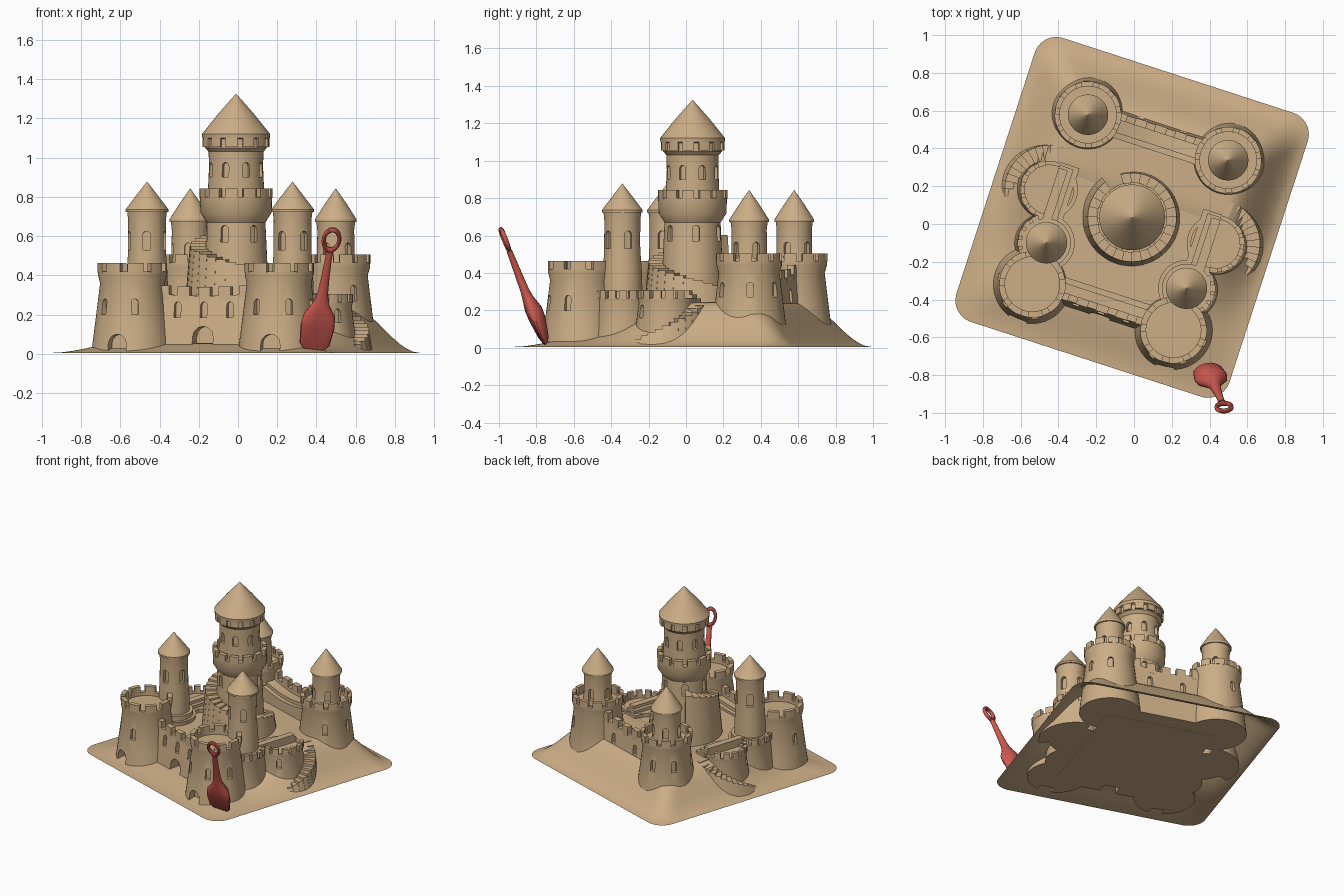
import bpy, bmesh, math
from math import sin, cos, pi, radians as rad
from mathutils import Matrix, Vector

if "Cube" in bpy.data.objects:
    bpy.data.objects.remove(bpy.data.objects["Cube"])

# The castle is laid out square in a local frame, then turned 18 degrees
FRAME = Matrix.Translation((-0.01, 0.035, 0)) @ Matrix.Rotation(rad(-18), 4, 'Z')

def material(name, col):
    m = bpy.data.materials.new(name)
    m.diffuse_color = (*col, 1)
    m.use_nodes = True
    m.node_tree.nodes["Principled BSDF"].inputs["Base Color"].default_value = m.diffuse_color
    return m

SAND = material("sand", (0.60, 0.42, 0.24))
RED = material("red_plastic", (0.62, 0.10, 0.08))

def loft(bm, rings, caps=True):
    vs = [[bm.verts.new(p) for p in r] for r in rings]
    n = len(vs[0])
    for a, b in zip(vs, vs[1:]):
        for i in range(n):
            bm.faces.new((a[i], a[(i + 1) % n], b[(i + 1) % n], b[i]))
    if caps:
        bm.faces.new(vs[0])
        bm.faces.new(vs[-1])

def finish(name, bm, mat=SAND, frame=FRAME):
    bmesh.ops.recalc_face_normals(bm, faces=bm.faces)
    me = bpy.data.meshes.new(name)
    bm.to_mesh(me)
    bm.free()
    ob = bpy.data.objects.new(name, me)
    bpy.context.collection.objects.link(ob)
    me.materials.append(mat)
    ob.matrix_world = frame
    return ob

def lathe(name, c, profile, seg=48):
    bm = bmesh.new()
    loft(bm, [[(c[0] + r * cos(2 * pi * i / seg), c[1] + r * sin(2 * pi * i / seg), z)
               for i in range(seg)] for r, z in profile])
    return finish(name, bm)

def arc(bm, c, r0, r1, a0, a1, z0, z1, flare=0, n=3):
    rings = []
    for i in range(n + 1):
        a = rad(a0 + (a1 - a0) * i / n)
        rings.append([(c[0] + r * cos(a), c[1] + r * sin(a), z)
                      for r, z in ((r0, z0), (r1 + flare, z0), (r1, z1), (r0, z1))])
    loft(bm, rings)

def merlons(name, c, r0, r1, z0, z1, n, a0=0, sweep=360, fill=0.68):
    bm = bmesh.new()
    st = sweep / n
    for i in range(n):
        arc(bm, c, r0, r1, a0 + i * st, a0 + (i + fill) * st, z0, z1)
    return finish(name, bm)

def box(bm, x0, x1, y0, y1, z0, z1):
    loft(bm, [[(x0, y0, z), (x1, y0, z), (x1, y1, z), (x0, y1, z)] for z in (z0, z1)])

def cut(ob, openings):
    """openings: (centre, angle, face radius, bottom z, width, height, depth)"""
    bm = bmesh.new()
    for c, a, r, z, w, h, d in openings:
        a = rad(a)
        out = [(-w / 2, z), (w / 2, z)] + [
            (w / 2 * cos(pi * k / 6), z + h - w / 2 + w / 2 * sin(pi * k / 6)) for k in range(7)]
        loft(bm, [[(c[0] + q * cos(a) - y * sin(a), c[1] + q * sin(a) + y * cos(a), zz)
                   for y, zz in out] for q in (r - d, r + 0.1)])
    k = finish("cutter", bm)
    bpy.context.view_layer.update()
    m = ob.modifiers.new("openings", 'BOOLEAN')
    m.operation, m.solver, m.object = 'DIFFERENCE', 'EXACT', k
    me = bpy.data.meshes.new_from_object(ob.evaluated_get(bpy.context.evaluated_depsgraph_get()))
    ob.modifiers.clear()
    ob.data = me
    bpy.data.objects.remove(k)

def smooth(t):
    t = max(0, min(1, t))
    return t * t * (3 - 2 * t)

# Sand mound: open sheet inside a rounded square
HU, HV, CR, N = 0.76, 0.79, 0.12, 56
bm = bmesh.new()
grid = []
for j in range(N + 1):
    row = []
    for i in range(N + 1):
        p, q = 2 * i / N - 1, 2 * j / N - 1
        u, v = p * HU, q * HV
        m = max(abs(p), abs(q))
        if m > 0:  # pull square rings into rounded-square rings
            bu, bv = u / m, v / m
            eu, ev = abs(bu) - (HU - CR), abs(bv) - (HV - CR)
            if eu > 0 and ev > 0:
                k = CR / math.hypot(eu, ev)
                bu = math.copysign(HU - CR + eu * k, bu)
                bv = math.copysign(HV - CR + ev * k, bv)
            u, v = bu * m, bv * m
        d = (1 - m) * 0.775
        top = 0.05 + 0.19 * smooth((v + 0.45) / 0.65)
        row.append(bm.verts.new((u, v, 0.005 + top * smooth(d / 0.3))))
    grid.append(row)
for j in range(N):
    for i in range(N):
        bm.faces.new((grid[j][i], grid[j][i + 1], grid[j + 1][i + 1], grid[j + 1][i]))
finish("sand_mound", bm)

# Raised courtyard
bm = bmesh.new()
box(bm, -0.40, 0.40, -0.46, 0.42, 0.003, 0.236)
finish("courtyard", bm)

# Keep: lower shaft, corbelled collar, upper shaft, roof
O = (0, 0)
keep = lathe("keep", O, [(0.185, 0.004), (0.165, 0.35), (0.15, 0.67), (0.182, 0.72), (0.184, 0.80),
                         (0.145, 0.80), (0.138, 0.95), (0.14, 1.03), (0.158, 1.05), (0.158, 1.10)])
cut(keep, [(O, a, 0.14, 0.90, 0.036, 0.075, 0.025) for a in range(-95, 265, 45)] +
    [(O, a, 0.153, 0.57, 0.04, 0.085, 0.025) for a in range(-95, 265, 60)])
merlons("keep_collar_merlons", O, 0.155, 0.186, 0.795, 0.842, 12)
merlons("keep_crown_merlons", O, 0.13, 0.17, 1.055, 1.10, 12)
lathe("keep_roof", O, [(0.15, 1.09), (0.172, 1.10), (0.174, 1.12), (0.09, 1.225), (0.001, 1.325)])

# Spiral stair round the keep
bm = bmesh.new()
for i in range(26):
    a = 123 - i * 13
    z = 0.265 + i * 0.0135
    arc(bm, O, 0.12, 0.235, a - 13, a, 0.01, z, 0.045)
finish("keep_stairs", bm)

# Everything at the sides comes in mirrored pairs
for s, side in ((-1, "left"), (1, "right")):
    ang = lambda a: a if s > 0 else 180 - a

    # Front corner tower, open top
    c = (0.393 * s, -0.50)
    t = lathe("front_tower_" + side, c, [(0.21, 0.004), (0.195, 0.12), (0.165, 0.36), (0.175, 0.40),
              (0.175, 0.42), (0.145, 0.42), (0.145, 0.395)])
    cut(t, [(c, ang(-85), 0.20, -0.05, 0.10, 0.15, 0.05)] +
        [(c, ang(a), 0.18, 0.20, 0.035, 0.08, 0.025) for a in (-112, -55, -5)])
    merlons("front_tower_merlons_" + side, c, 0.145, 0.177, 0.415, 0.463, 9)

    # Back corner tower with a roofed turret on top
    c = (0.39 * s, 0.445)
    t = lathe("back_tower_" + side, c, [(0.21, 0.004), (0.195, 0.14), (0.163, 0.40), (0.175, 0.44),
              (0.175, 0.465), (0.15, 0.465), (0.15, 0.445)])
    cut(t, [(c, ang(a), 0.177, 0.27, 0.035, 0.08, 0.025) for a in (-40, 20, 70)])
    merlons("back_tower_merlons_" + side, c, 0.15, 0.177, 0.46, 0.505, 11)
    t = lathe("back_turret_" + side, c, [(0.105, 0.43), (0.096, 0.5), (0.094, 0.63), (0.10, 0.68)])
    cut(t, [(c, ang(a), 0.095, 0.48, 0.038, 0.085, 0.025) for a in range(-30, 330, 72)])
    lathe("back_turret_roof_" + side, c, [(0.09, 0.67), (0.107, 0.672), (0.107, 0.684), (0.052, 0.77), (0.001, 0.842)])

    # Middle turret with crenellated skirt
    c = (0.39 * s, -0.268)
    t = lathe("middle_turret_" + side, c, [(0.115, 0.004), (0.105, 0.40), (0.098, 0.5), (0.096, 0.68), (0.102, 0.73)])
    cut(t, [(c, ang(a), 0.098, 0.53, 0.04, 0.095, 0.025) for a in range(-35, 325, 72)])
    lathe("middle_turret_roof_" + side, c, [(0.09, 0.72), (0.109, 0.723), (0.109, 0.736), (0.053, 0.81), (0.001, 0.877)])
    lathe("middle_turret_skirt_" + side, c, [(0.175, 0.004), (0.145, 0.25), (0.15, 0.265)])
    b = merlons("skirt_merlons_" + side, c, 0.125, 0.153, 0.26, 0.305, 5, -55 if s > 0 else 125, 110)

    # Round side bastion with fan stair
    c = (0.463 * s, 0.004)
    t = lathe("side_bastion_" + side, c, [(0.18, 0.004), (0.148, 0.24), (0.152, 0.255), (0.152, 0.265),
              (0.13, 0.265), (0.13, 0.25)])
    cut(t, [(c, ang(-42), 0.155, 0.16, 0.035, 0.07, 0.025)])
    merlons("bastion_merlons_" + side, c, 0.128, 0.155, 0.26, 0.305, 6, -85 if s > 0 else 115, 150)
    bm = bmesh.new()
    for i in range(12):
        a = 93 - i * 10
        arc(bm, c, 0.12, 0.235, ang(a), ang(a - 10), 0.004, 0.245 - i * 0.018, 0.022, 2)
    finish("bastion_stairs_" + side, bm)

    # Stepped inner side wall and ledge around the turret
    bm = bmesh.new()
    for k in range(3):
        lo, hi = sorted((s * (0.345 + 0.028 * k), s * 0.45))
        box(bm, lo, hi, -0.20, 0.16 - 0.015 * k, 0.005, 0.262 + 0.022 * k)
    finish("side_wall_" + side, bm)
    lathe("turret_ledge_" + side, c=(0.39 * s, -0.268), profile=[(0.13, 0.2), (0.13, 0.30)])

# Curtain walls: sagging section lofted between the towers
def wall(name, v_out, v_in, ends, sag, step):
    sg = 1 if v_out > 0 else -1
    top = lambda u: ends - sag * cos(u / 0.35 * pi / 2)
    bm = bmesh.new()
    rings = []
    for i in range(17):
        u = -0.35 + 0.7 * i / 16
        z = top(u)
        rings.append([(u, v, h) for v, h in (
            (v_out + 0.035 * sg, 0.004), (v_out, z), (v_out - 0.035 * sg, z), (v_out - 0.035 * sg, z - step),
            (v_in, z - step), (v_in, z - 2 * step), (v_in - 0.03 * sg, z - 2 * step), (v_in - 0.03 * sg, 0.004))])
    loft(bm, rings)
    ob = finish(name, bm)
    bm = bmesh.new()
    for i in range(5):
        u = -0.22 + 0.11 * i
        lo, hi = sorted((v_out + 0.003 * sg, v_out - 0.036 * sg))
        box(bm, u - 0.032, u + 0.032, lo, hi, top(u) - 0.03, top(u) + 0.045)
    finish(name + "_merlons", bm)
    return ob

w = wall("front_wall", -0.525, -0.44, 0.315, 0.02, 0.022)
cut(w, [(O, -90, 0.55, -0.05, 0.11, 0.19, 0.07)] +
    [((u, 0), -90, 0.535, 0.185, 0.035, 0.08, 0.03) for u in (-0.14, 0, 0.14)])
w = wall("back_wall", 0.505, 0.40, 0.43, 0.06, 0.025)
cut(w, [((u, 0), 90, 0.515, 0.24, 0.035, 0.075, 0.03) for u in (-0.12, 0.12)])

# Toy spade leaning at the front: lofted blade and handle, oval grip
base, end = Vector((0.385, -0.755, 0.025)), Vector((0.475, -0.965, 0.57))
ax = (end - base).normalized()
wd = Vector((1, 0.1, 0))
wd = (wd - ax * wd.dot(ax)).normalized()
nm = ax.cross(wd)
bm = bmesh.new()
rings = []
for d, w, t in ((0, 0.055, 0.012), (0.03, 0.078, 0.024), (0.13, 0.088, 0.042), (0.19, 0.08, 0.045),
                (0.25, 0.042, 0.032), (0.30, 0.028, 0.024), (0.40, 0.021, 0.02), (0.51, 0.017, 0.016),
                (0.535, 0.021, 0.015)):
    rings.append([base + ax * d + wd * w * cos(2 * pi * i / 20) + nm * (t * sin(2 * pi * i / 20)
                  - 3 * w * w * (cos(2 * pi * i / 20) ** 2 - 0.5)) for i in range(20)])
loft(bm, rings)
finish("spade_blade_and_handle", bm, RED, Matrix())
bpy.ops.mesh.primitive_torus_add(major_radius=0.042, minor_radius=0.011, major_segments=32, minor_segments=10)
grip = bpy.context.object
grip.name = "spade_grip"
grip.data.materials.append(RED)
rot = Matrix((wd, ax, nm)).transposed().to_4x4()
grip.matrix_world = Matrix.Translation(end + ax * 0.012) @ rot @ Matrix.Diagonal((0.95, 1.3, 1.2, 1))

bpy.ops.object.select_all(action='SELECT')
bpy.ops.object.shade_smooth_by_angle(angle=rad(32))
